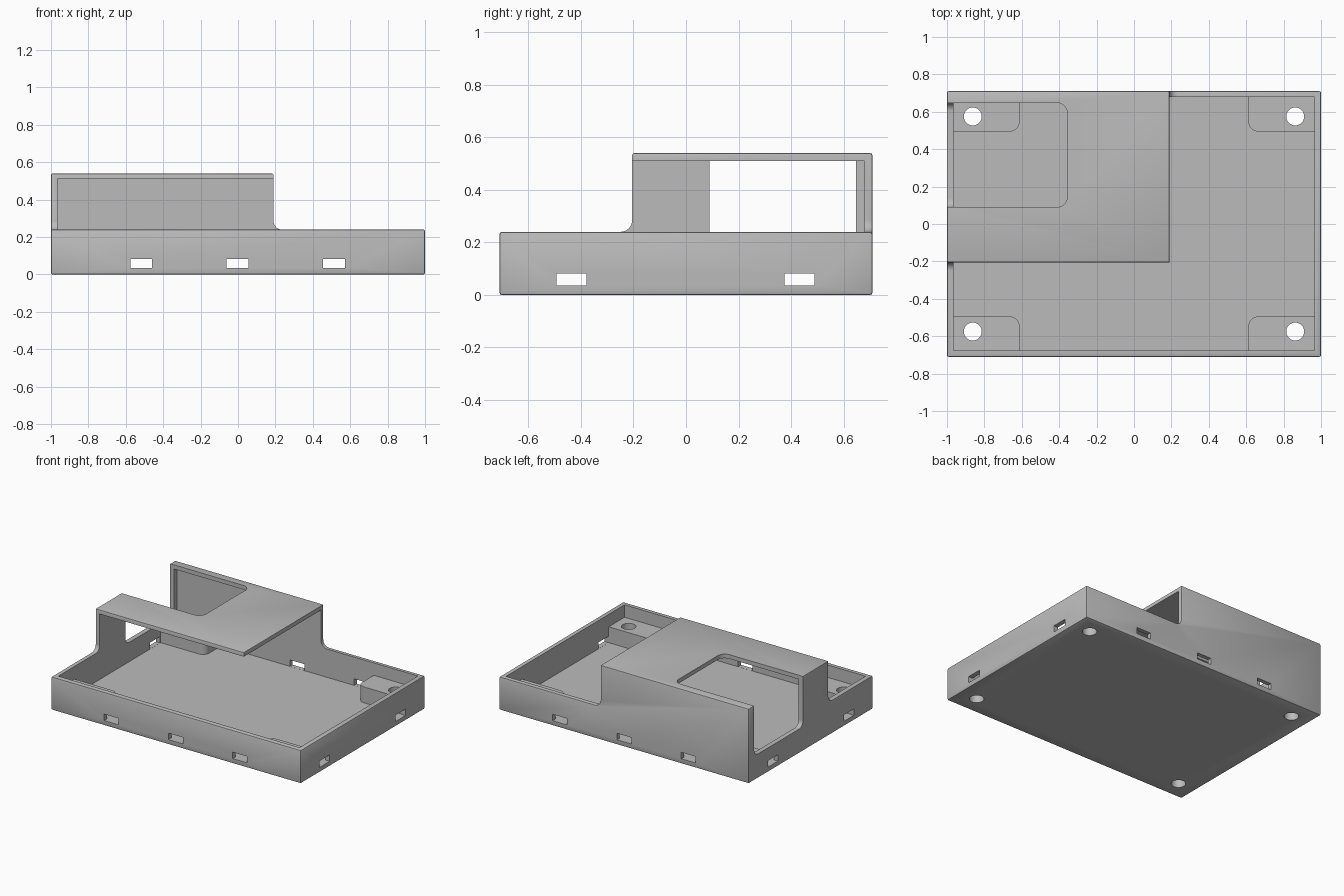
import bpy
import bmesh
import math
from mathutils import Vector

if "Cube" in bpy.data.objects:
    bpy.data.objects.remove(bpy.data.objects["Cube"], do_unlink=True)

# Main sizes
HX, HY = 1.0, 0.71
WALL = 0.034
FLOOR = 0.035
RIM, TOP = 0.24, 0.54
ROOF_UNDER = 0.51
HOOD_X, HOOD_Y = 0.19, -0.205
FAR = 1.5

grey = bpy.data.materials.new("plain grey")
grey.use_nodes = True
colour = (0.5, 0.5, 0.5, 1)
grey.diffuse_color = colour
grey.node_tree.nodes["Principled BSDF"].inputs["Base Color"].default_value = colour


def rounded(corners, steps=8):
    """Outline from (a, b, radius) corners; right-angled corners get arcs."""
    out = []
    for i, (a, b, r) in enumerate(corners):
        p = Vector((a, b))
        if r == 0:
            out.append(p)
            continue
        u = (Vector(corners[i - 1][:2]) - p).normalized()
        v = (Vector(corners[(i + 1) % len(corners)][:2]) - p).normalized()
        c = p + r * (u + v)
        for k in range(steps + 1):
            t = math.pi / 2 * k / steps
            out.append(c - r * (v * math.cos(t) + u * math.sin(t)))
    return out


def prism(name, outline, axis, lo, hi):
    """Extrude a flat outline along an axis."""
    place = {"x": lambda a, b, h: (h, a, b),
             "y": lambda a, b, h: (a, h, b),
             "z": lambda a, b, h: (a, b, h)}[axis]
    bm = bmesh.new()
    rings = [[bm.verts.new(place(p[0], p[1], h)) for p in outline] for h in (lo, hi)]
    bm.faces.new(rings[0])
    bm.faces.new(rings[1])
    n = len(outline)
    for i in range(n):
        j = (i + 1) % n
        bm.faces.new((rings[0][i], rings[0][j], rings[1][j], rings[1][i]))
    bmesh.ops.recalc_face_normals(bm, faces=bm.faces)
    mesh = bpy.data.meshes.new(name)
    bm.to_mesh(mesh)
    bm.free()
    mesh.materials.append(grey)
    obj = bpy.data.objects.new(name, mesh)
    bpy.context.collection.objects.link(obj)
    return obj


def box(name, x0, x1, y0, y1, z0, z1):
    return prism(name, [(x0, y0), (x1, y0), (x1, y1), (x0, y1)], "z", z0, z1)


def combine(target, tool, operation="DIFFERENCE"):
    """Apply a boolean and remove the tool object."""
    mod = target.modifiers.new("combine", "BOOLEAN")
    mod.operation = operation
    mod.solver = "EXACT"
    mod.object = tool
    bpy.ops.object.select_all(action="DESELECT")
    target.select_set(True)
    bpy.context.view_layer.objects.active = target
    bpy.ops.object.modifier_apply(modifier=mod.name)
    bpy.data.objects.remove(tool, do_unlink=True)


# Outer body: full block with the side and the front stepped down to the rim
case = box("open_case", -HX, HX, -HY, HY, 0, TOP)
FILLET = 0.045
side = rounded([(HOOD_X, RIM, FILLET), (FAR, RIM, 0), (FAR, 1, 0), (HOOD_X, 1, 0)])
front = rounded([(HOOD_Y, RIM, FILLET), (HOOD_Y, 1, 0), (-FAR, 1, 0), (-FAR, RIM, 0)])
combine(case, prism("side_step", side, "y", -FAR, FAR))
combine(case, prism("front_step", front, "x", -FAR, FAR))

# Soften the outer edges, leaving the hood's inner corner to the cavity
bm = bmesh.new()
bm.from_mesh(case.data)
bmesh.ops.remove_doubles(bm, verts=bm.verts, dist=0.0001)
bmesh.ops.dissolve_limit(bm, angle_limit=0.01, verts=bm.verts, edges=bm.edges)
edges = []
for e in bm.edges:
    mid = (e.verts[0].co + e.verts[1].co) / 2
    inner = abs(mid.x - HOOD_X) < 0.06 and abs(mid.y - HOOD_Y) < 0.06
    if len(e.link_faces) == 2 and e.calc_face_angle(0) > math.radians(60) and not inner:
        edges.append(e)
bmesh.ops.bevel(bm, geom=edges, offset=0.008, segments=2, profile=0.5,
                affect="EDGES", clamp_overlap=False)
bm.to_mesh(case.data)
bm.free()

# Hollow inside, up to the underside of the roof
combine(case, box("cavity", -HX + WALL, HX - WALL, -HY + WALL, HY - WALL + 0.004,
                  FLOOR, ROOF_UNDER))

# Corner blocks with screw holes
BLOCK_X, BLOCK_Y, BLOCK_TOP = 0.612, 0.495, 0.15
for sx in (-1, 1):
    for sy in (-1, 1):
        x0, x1 = sx * BLOCK_X, sx * (HX - 0.015)
        y0, y1 = sy * BLOCK_Y, sy * (HY - 0.015)
        shape = rounded([(x0, y0, 0.05), (x1, y0, 0), (x1, y1, 0), (x0, y1, 0)])
        combine(case, prism("corner_block", shape, "z", 0.015, BLOCK_TOP), "UNION")
for sx in (-1, 1):
    for sy in (-1, 1):
        ring = [(sx * 0.862 + 0.048 * math.cos(math.tau * k / 32),
                 sy * 0.575 + 0.048 * math.sin(math.tau * k / 32)) for k in range(32)]
        combine(case, prism("screw_hole", ring, "z", -0.1, 0.2))

# Ventilation slots through the long and the short walls
SLOT_LOW, SLOT_HIGH = FLOOR + 0.0005, 0.082
for x in (-0.517, -0.003, 0.513):
    for sy in (-1, 1):
        y0, y1 = sorted((sy * 0.66, sy * 0.8))
        combine(case, box("slot", x - 0.058, x + 0.058, y0, y1, SLOT_LOW, SLOT_HIGH))
for y in (-0.436, 0.432):
    for sx in (-1, 1):
        x0, x1 = sorted((sx * 0.95, sx * 1.1))
        combine(case, box("slot", x0, x1, y - 0.057, y + 0.057, SLOT_LOW, SLOT_HIGH))

# Opening in the roof, running down through the side wall
OPEN_0, OPEN_1 = 0.09, 0.648
roof_cut = rounded([(-FAR, OPEN_0, 0), (-0.357, OPEN_0, 0.055),
                    (-0.357, OPEN_1, 0.055), (-FAR, OPEN_1, 0)])
combine(case, prism("roof_opening", roof_cut, "z", 0.45, 1))
wall_cut = rounded([(OPEN_0, 0.175, 0.045), (OPEN_1, 0.175, 0.045),
                    (OPEN_1, 1, 0), (OPEN_0, 1, 0)])
combine(case, prism("wall_opening", wall_cut, "x", -FAR, -0.9))

# Smooth the fillets and holes, keep the rest crisp
bpy.ops.object.select_all(action="DESELECT")
case.select_set(True)
bpy.context.view_layer.objects.active = case
bpy.ops.object.shade_smooth_by_angle(angle=math.radians(30))
